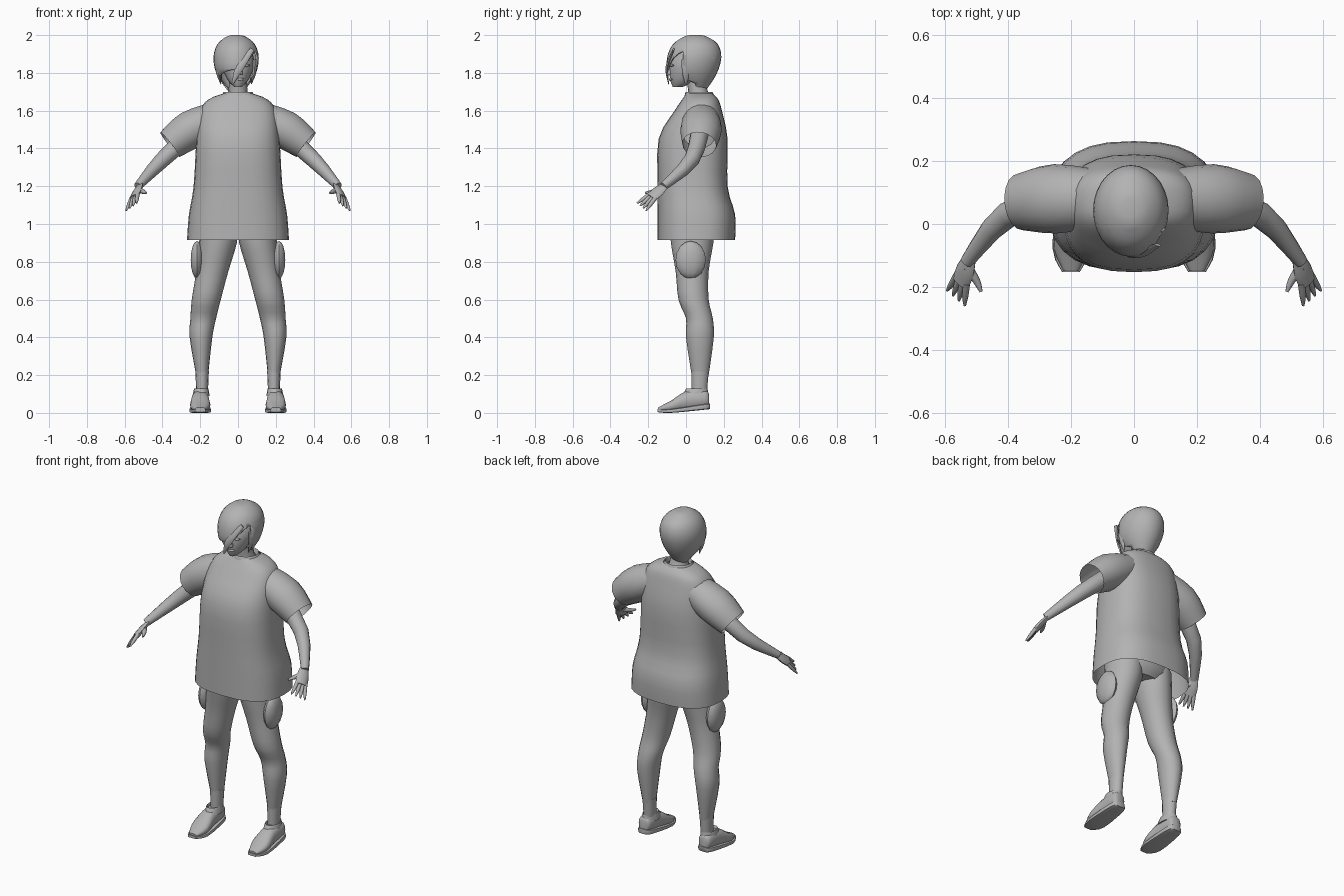
import bpy, bmesh, math
from mathutils import Vector

cube = bpy.data.objects.get("Cube")
if cube:
    bpy.data.objects.remove(cube)

grey = bpy.data.materials.new("plain grey")
grey.use_nodes = True
shade = (.45, .45, .45, 1)
grey.diffuse_color = shade
grey.node_tree.nodes["Principled BSDF"].inputs["Base Color"].default_value = shade

AXIS_X, AXIS_Y, AXIS_Z = Vector((1, 0, 0)), Vector((0, 1, 0)), Vector((0, 0, 1))


def finish(name, bm, mirror=False, angle=45):
    """Turn a bmesh into a grey, smooth-shaded object."""
    bmesh.ops.recalc_face_normals(bm, faces=bm.faces)
    mesh = bpy.data.meshes.new(name)
    bm.to_mesh(mesh)
    bm.free()
    mesh.materials.append(grey)
    mesh.shade_smooth()
    mesh.set_sharp_from_angle(angle=math.radians(angle))
    obj = bpy.data.objects.new(name, mesh)
    bpy.context.collection.objects.link(obj)
    if mirror:
        obj.modifiers.new("Mirror", 'MIRROR')
    return obj


def spline(rings, steps):
    """Fill in rings between the given ones along a smooth curve."""
    points = [Vector(ring) for ring in rings]
    padded = [points[0]] + points + [points[-1]]
    filled = []
    for before, start, end, after in zip(padded, padded[1:], padded[2:], padded[3:]):
        pull_out, pull_in = (end - before) / 2, (after - start) / 2
        for step in range(steps):
            t = step / steps
            ease = t * t * (3 - 2 * t)
            filled.append(start.lerp(end, ease) + pull_out * t * (1 - t) ** 2
                          - pull_in * t * t * (1 - t))
    return filled + [points[-1]]


def loft(rings, ref=AXIS_X, axis=None, sides=16, power=2, steps=3,
         cap_start=True, cap_end=True):
    """Skin rings of (x, y, z, radius along ref, radius across)."""
    bm = bmesh.new()
    rings = spline(rings, steps)
    centres = [Vector(ring[:3]) for ring in rings]
    loops = []
    for i, ring in enumerate(rings):
        ahead, behind = centres[min(i + 1, len(rings) - 1)], centres[max(i - 1, 0)]
        normal = axis or (ahead - behind).normalized()
        along = (ref - normal * ref.dot(normal)).normalized()
        across = normal.cross(along)
        loop = []
        for k in range(sides):
            turn = math.tau * k / sides
            p, q = (math.copysign(abs(w) ** (2 / power), w)
                    for w in (math.cos(turn), math.sin(turn)))
            loop.append(bm.verts.new(centres[i] + along * p * ring[3]
                                     + across * q * ring[4]))
        loops.append(loop)
    for low, high in zip(loops, loops[1:]):
        for k in range(sides):
            bm.faces.new((low[k - 1], low[k], high[k], high[k - 1]))
    if cap_start:
        bm.faces.new(loops[0])
    if cap_end:
        bm.faces.new(loops[-1])
    return bm


def upright(rows, x=0, **options):
    """Level rings from rows of (height, half width, front, back)."""
    rings = [(x, (front + back) / 2, z, width, (back - front) / 2)
             for z, width, front, back in rows]
    return loft(rings, axis=AXIS_Z, **options)


def lengthwise(rows, x, **options):
    """Shoe sections from rows of (depth, half width, bottom, top)."""
    rings = [(x, y, (low + top) / 2, width, (top - low) / 2)
             for y, width, low, top in rows]
    return loft(rings, axis=AXIS_Y, **options)


def tube(points, radii, flat=1, **options):
    """Tapered tube through points; flat scales the second radius."""
    return loft([(*point, r, r * flat) for point, r in zip(points, radii)], **options)


# Loose shirt, open at the hem and neckline
finish("shirt_body", upright([
    (.915, .27, -.15, .26), (1.05, .26, -.15, .26), (1.2, .235, -.15, .22),
    (1.45, .22, -.145, .22), (1.6, .2, -.06, .19), (1.66, .155, -.02, .17),
    (1.69, .08, 0, .14)], sides=28, power=2.6, cap_start=False, cap_end=False))
finish("neckline_band", upright([
    (1.67, .09, -.01, .15), (1.7, .075, 0, .14), (1.67, .07, .01, .13)],
    sides=24, cap_start=False, cap_end=False))
finish("sleeve", tube(
    [(.1, .08, 1.57), (.25, .08, 1.5), (.36, .07, 1.42)], (.09, .11, .09),
    flat=.93, ref=AXIS_Y, sides=18, cap_end=False), mirror=True)

# Arms, hands and fanned fingers
finish("arm", tube(
    [(.2, .08, 1.52), (.4, .03, 1.34), (.53, -.12, 1.2)], (.05, .042, .022),
    ref=AXIS_Y, sides=12), mirror=True)
wrist, knuckles = Vector((.52, -.11, 1.205)), Vector((.55, -.185, 1.14))
spread = Vector((.7, .6, -.5)).normalized()
reach = Vector((.015, -.05, -.05))
finish("palm", tube([wrist, wrist.lerp(knuckles, .5), knuckles],
                    (.024, .036, .035), flat=.45, ref=spread, sides=10), mirror=True)
for k, label in enumerate(("index", "middle", "ring", "little")):
    fan = spread * (k - 1.5)
    finish(label + "_finger", tube(
        [knuckles + fan * .016 - reach / 5, knuckles + fan * .022 + reach / 2,
         knuckles + fan * .028 + reach], (.011, .01, .004), sides=8), mirror=True)
finish("thumb", tube([(.53, -.135, 1.185), (.5, -.18, 1.17), (.485, -.215, 1.165)],
                     (.016, .012, .005), ref=AXIS_Z, sides=8), mirror=True)

# Hips, legs and socks
finish("hips", upright([(.92, .14, -.06, .13), (1, .2, -.09, .17),
                        (1.2, .15, -.06, .15)]))
leg_rows = [(.2, .19, .032, .03, .12), (.4, .196, .06, 0, .147),
            (.5, .184, .068, 0, .142), (.6, .168, .077, -.04, .12),
            (.75, .136, .085, -.055, .12), (.9, .106, .1, -.08, .145),
            (1, .1, .1, -.085, .15)]
finish("leg", loft([(x, (front + back) / 2, z, width, (back - front) / 2)
                    for z, x, width, front, back in leg_rows], axis=AXIS_Z),
       mirror=True)
finish("sock", upright([(.09, .03, .03, .11), (.225, .036, .027, .122)],
                       x=.19, sides=14), mirror=True)

# Rounded thigh pouches
pouch = bmesh.new()
bmesh.ops.create_uvsphere(pouch, u_segments=10, v_segments=8, radius=1)
bmesh.ops.scale(pouch, verts=pouch.verts, vec=(.035, .08, .1))
bmesh.ops.translate(pouch, verts=pouch.verts, vec=(.217, .025, .81))
finish("thigh_pouch", pouch, mirror=True)

# Shoes
finish("shoe_upper", lengthwise([
    (-.147, .025, .01, .03), (-.08, .053, .008, .065), (0, .046, .014, .115),
    (.1, .04, .028, .12), (.122, .026, .034, .1)],
    x=.2, sides=14, power=2.5), mirror=True)
finish("shoe_sole", lengthwise([
    (-.152, .028, .004, .02), (-.08, .058, 0, .02), (.09, .047, .016, .046),
    (.126, .027, .02, .05)], x=.2, sides=12, power=5), mirror=True)
finish("shoe_collar", upright([
    (.09, .045, -.02, .12), (.13, .037, 0, .115), (.1, .03, .01, .11)],
    x=.195, sides=14), mirror=True)

# Neck, head and small facial features
finish("neck", tube([(0, .075, 1.63), (0, .065, 1.69), (0, .045, 1.79)],
                    (.07, .052, .046)))
finish("head", upright([
    (1.725, .02, -.07, -.02), (1.77, .06, -.086, .08), (1.86, .088, -.085, .15),
    (1.96, .05, -.02, .1)], sides=18))
finish("nose", upright([(1.79, .011, -.1, -.07), (1.8, .013, -.1, -.07),
                        (1.845, .006, -.088, -.07)], x=.012, sides=8))


def ridge(name, x, y, z):
    finish(name, tube([(x - .02, y + .006, z), (x, y, z), (x + .02, y + .01, z)],
                      (.003, .008, .003), ref=AXIS_Y, sides=8))


ridge("lips", .012, -.083, 1.766)
ridge("eyelid", .042, -.076, 1.84)

# Short hair, cut open for the face along a sweeping fringe
hair = upright([
    (1.7, .04, .03, .1), (1.79, .102, -.09, .16), (1.88, .12, -.1, .187),
    (1.95, .1, -.07, .17), (1.99, .055, -.015, .115), (2, .02, .02, .08)],
    x=-.01, sides=28, cap_start=False)
fringe = (Vector((-.03, 0, 1.745)), Vector((1.4, 0, -1)).normalized())
temple = (Vector((0, -.015, 0)), -AXIS_Y)
jaw = (Vector((0, .03, 1.752)), Vector((0, -.5, -1)).normalized())
for point, normal in (fringe, temple, jaw):
    bmesh.ops.bisect_plane(hair, geom=hair.verts[:] + hair.edges[:] + hair.faces[:],
                           plane_co=point, plane_no=normal)


def beyond(face, cut):
    return (face.calc_center_median() - cut[0]).dot(cut[1]) > 0


opening = [face for face in hair.faces
           if (beyond(face, fringe) and beyond(face, temple))
           or (beyond(face, jaw) and face.calc_center_median().y < .05)]
bmesh.ops.delete(hair, geom=opening, context='FACES')
shell = finish("hair", hair).modifiers.new("Thickness", 'SOLIDIFY')
shell.thickness = .008

# Loose locks over the fringe edge and in front of the ears
finish("fringe_lock", tube(
    [(.075, -.066, 1.925), (.01, -.1, 1.83), (-.03, -.092, 1.74)],
    (.012, .022, .004), flat=.4, sides=8))
for side, label in ((-1, "right"), (1, "left")):
    finish(label + "_side_lock", tube(
        [(side * reach_out - .01, 0, z)
         for reach_out, z in ((.1, 1.87), (.096, 1.8), (.08, 1.74))],
        (.025, .02, .004), flat=.5, ref=AXIS_Y, sides=8))
